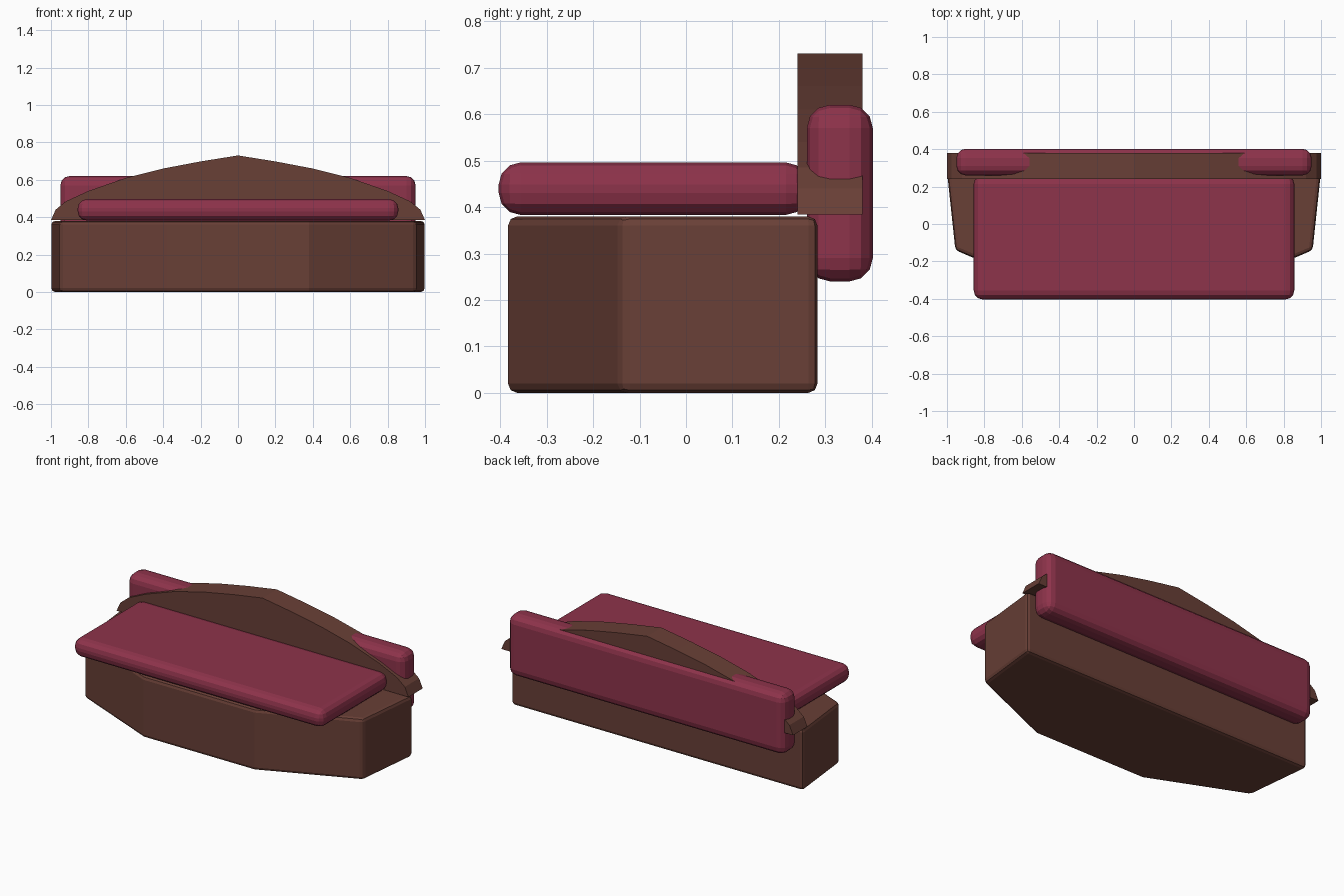
import bpy, bmesh
from mathutils import Vector

if "Cube" in bpy.data.objects:
    bpy.data.objects.remove(bpy.data.objects["Cube"])


def material(name, color):
    m = bpy.data.materials.new(name)
    m.diffuse_color = (*color, 1)
    m.use_nodes = True
    m.node_tree.nodes["Principled BSDF"].inputs["Base Color"].default_value = m.diffuse_color
    return m


WOOD = material("brown_wood", (0.14, 0.05, 0.037))
FABRIC = material("red_fabric", (0.27, 0.033, 0.07))


def prism(name, points, depth, mat, bevel=0, segments=2):
    """Extrude a closed 3D outline along the vector depth."""
    bm = bmesh.new()
    face = bm.faces.new([bm.verts.new(p) for p in points])
    ext = bmesh.ops.extrude_face_region(bm, geom=[face])
    verts = [g for g in ext["geom"] if isinstance(g, bmesh.types.BMVert)]
    bmesh.ops.translate(bm, verts=verts, vec=Vector(depth))
    bmesh.ops.recalc_face_normals(bm, faces=bm.faces)
    mesh = bpy.data.meshes.new(name)
    bm.to_mesh(mesh)
    bm.free()
    obj = bpy.data.objects.new(name, mesh)
    bpy.context.collection.objects.link(obj)
    mesh.materials.append(mat)
    if bevel:
        mod = obj.modifiers.new("rounding", 'BEVEL')
        mod.width = bevel
        mod.segments = segments
        mod.limit_method = 'ANGLE'
        mod.angle_limit = 0.6
    return obj


def mirrored(half):
    """Mirror a half outline (x >= 0) across x = 0."""
    return half + [(-x, v) for x, v in reversed(half) if x > 0]


def cushion(name, x, y0, y1, z0, z1, bevel):
    outline = [(x, y0, z0), (x, y1, z0), (-x, y1, z0), (-x, y0, z0)]
    return prism(name, outline, (0, 0, z1 - z0), FABRIC, bevel, 3)


# Six-sided base, narrower toward the front
base_half = [(0.38, -0.383), (0.955, -0.14), (1.0, 0.283)]
prism("base", [(x, y, 0) for x, y in mirrored(base_half)], (0, 0, 0.38), WOOD, 0.02)

# Arched back panel with a pointed crest
arch_half = [(0, 0.73), (0.2, 0.698), (0.4, 0.66), (0.6, 0.61), (0.8, 0.54),
             (0.92, 0.485), (0.975, 0.44), (1.0, 0.384)]
panel = prism("back_panel", [(x, 0.24, z) for x, z in mirrored(arch_half)],
              (0, 0.14, 0), WOOD)

# Padded seat and back cushion
cushion("seat_cushion", 0.857, -0.403, 0.262, 0.383, 0.496, 0.047)
cushion("back_cushion", 0.95, 0.26, 0.402, 0.24, 0.62, 0.05)
